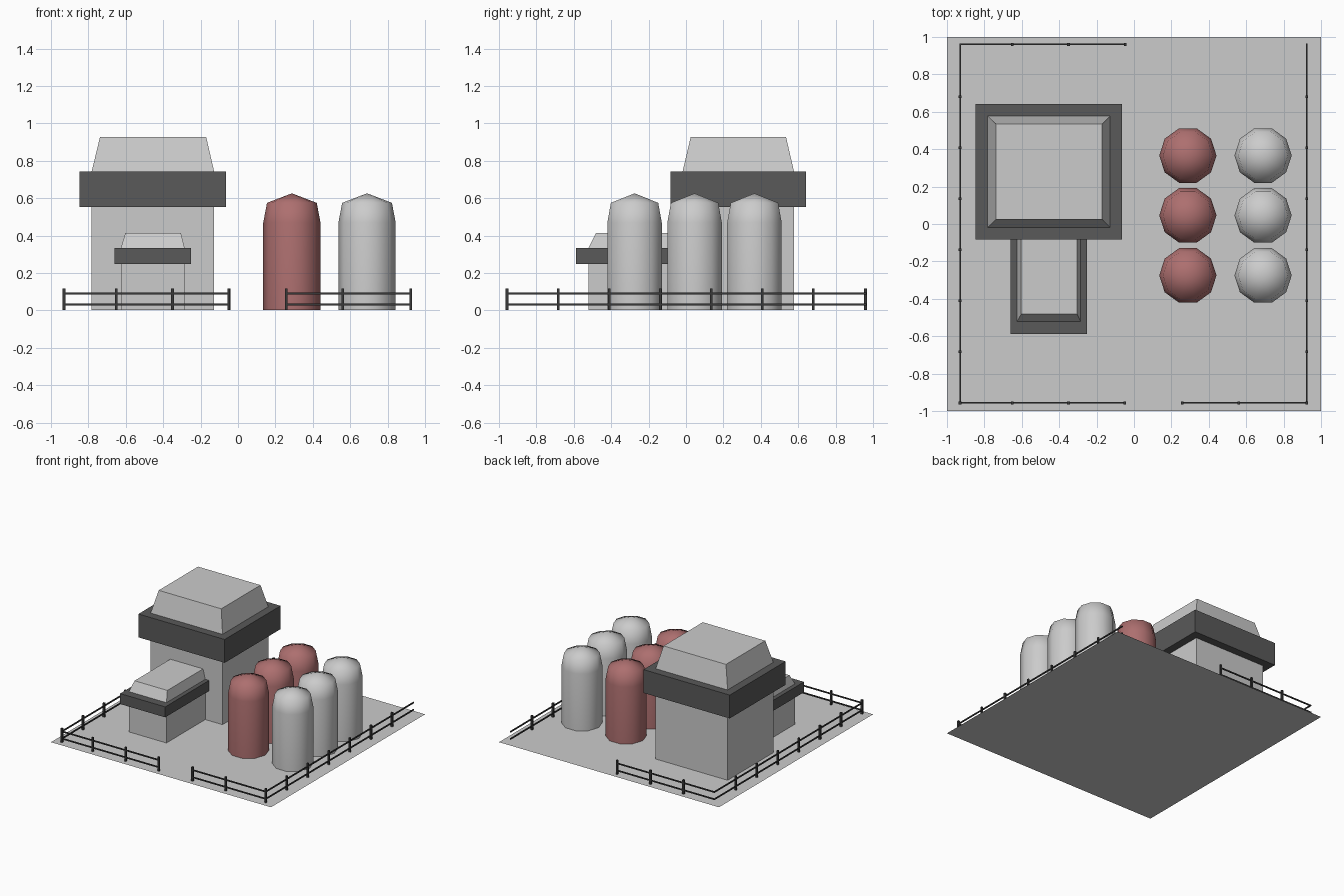
import bpy, bmesh, math

if "Cube" in bpy.data.objects:
    bpy.data.objects.remove(bpy.data.objects["Cube"])


def material(name, rgb):
    m = bpy.data.materials.new(name)
    m.diffuse_color = (*rgb, 1)
    m.use_nodes = True
    m.node_tree.nodes["Principled BSDF"].inputs["Base Color"].default_value = m.diffuse_color
    return m


RED = material("red_paint", (0.42, 0.16, 0.16))
DARK = material("dark_trim", (0.1, 0.1, 0.1))
METAL = material("fence_metal", (0.04, 0.04, 0.04))
BASE = 0.002  # parts sit just clear of the ground sheet


def finish(name, bm, mat=None):
    bmesh.ops.recalc_face_normals(bm, faces=bm.faces[:])
    me = bpy.data.meshes.new(name)
    bm.to_mesh(me)
    bm.free()
    ob = bpy.data.objects.new(name, me)
    bpy.context.collection.objects.link(ob)
    if mat:
        me.materials.append(mat)
    return ob


def add_box(bm, x, y, z, top_x=None, top_y=None):
    """Box between (min, max) ranges; the top may have its own ranges."""
    rings = []
    for (xa, xb), (ya, yb), h in ((x, y, z[0]), (top_x or x, top_y or y, z[1])):
        rings.append([bm.verts.new((px, py, h)) for px, py in
                      ((xa, ya), (xb, ya), (xb, yb), (xa, yb))])
    lo, hi = rings
    bm.faces.new(lo[::-1])
    bm.faces.new(hi)
    for i in range(4):
        j = (i + 1) % 4
        bm.faces.new((lo[i], lo[j], hi[j], hi[i]))


def box(name, *ranges, mat=None):
    bm = bmesh.new()
    add_box(bm, *ranges)
    return finish(name, bm, mat)


# Ground sheet
bm = bmesh.new()
bmesh.ops.create_grid(bm, x_segments=1, y_segments=1, size=1)
finish("ground", bm)

# Main building: walls, overhanging band, tapered roof
wx, wy = (-0.782, -0.128), (-0.018, 0.577)
box("main_walls", wx, wy, (BASE, 0.552))
box("main_band", (-0.847, -0.063), (-0.083, 0.642), (0.552, 0.744), mat=DARK)
box("main_roof", wx, wy, (0.744, 0.926), (-0.738, -0.17), (0.025, 0.535))

# Small annex running into the front wall of the main building
ax, ay = (-0.626, -0.285), (-0.522, -0.018)
box("annex_walls", ax, ay, (BASE, 0.247))
box("annex_band", (-0.66, -0.25), (-0.588, -0.018), (0.247, 0.333), mat=DARK)
box("annex_roof", ax, ay, (0.333, 0.413), (-0.603, -0.305), (-0.482, -0.018))


# Ten-sided storage tanks with domed tops
def tank(name, cx, cy, mat):
    bm = bmesh.new()
    sides, rings = 10, []
    for r, z in ((0.153, BASE), (0.153, 0.47), (0.133, 0.575)):
        rings.append([bm.verts.new((cx + r * math.cos(i * math.tau / sides),
                                    cy + r * math.sin(i * math.tau / sides), z))
                      for i in range(sides)])
    apex = bm.verts.new((cx, cy, 0.626))
    bm.faces.new(rings[0][::-1])
    for i in range(sides):
        j = (i + 1) % sides
        for lo, hi in zip(rings, rings[1:]):
            bm.faces.new((lo[i], lo[j], hi[j], hi[i]))
        bm.faces.new((rings[-1][i], rings[-1][j], apex))
    ob = finish(name, bm, mat)
    bpy.ops.object.select_all(action='DESELECT')
    ob.select_set(True)
    bpy.context.view_layer.objects.active = ob
    bpy.ops.object.shade_smooth_by_angle(angle=math.radians(60))


for row, cy in enumerate((-0.275, 0.046, 0.366)):
    tank(f"red_tank_{row + 1}", 0.288, cy, RED)
    tank(f"grey_tank_{row + 1}", 0.69, cy, None)


# Fences: two rails per run, thin square posts
def fence(name, start, end, posts):
    bm = bmesh.new()
    (xa, ya), (xb, yb) = start, end
    t = 0.004
    for z in (0.032, 0.091):
        add_box(bm, (min(xa, xb) - t, max(xa, xb) + t),
                (min(ya, yb) - t, max(ya, yb) + t), (z - 0.005, z + 0.005))
    p = 0.007
    for px, py in posts:
        add_box(bm, (px - p, px + p), (py - p, py + p), (BASE, 0.118))
    finish(name, bm, METAL)


L, R, F, B = -0.93, 0.923, -0.957, 0.96
side_posts = [F + 0.273 * i for i in range(7)]
fence("fence_left", (L, F), (L, B), [(L, y) for y in side_posts])
fence("fence_right", (R, F), (R, B), [(R, y) for y in side_posts])
fence("fence_front_left", (L, F), (-0.05, F),
      [(x, F) for x in (-0.65, -0.35, -0.05)])
fence("fence_front_right", (0.257, F), (R, F), [(x, F) for x in (0.257, 0.56)])
fence("fence_back", (L, B), (-0.047, B), [(x, B) for x in (-0.65, -0.35, -0.047)])
